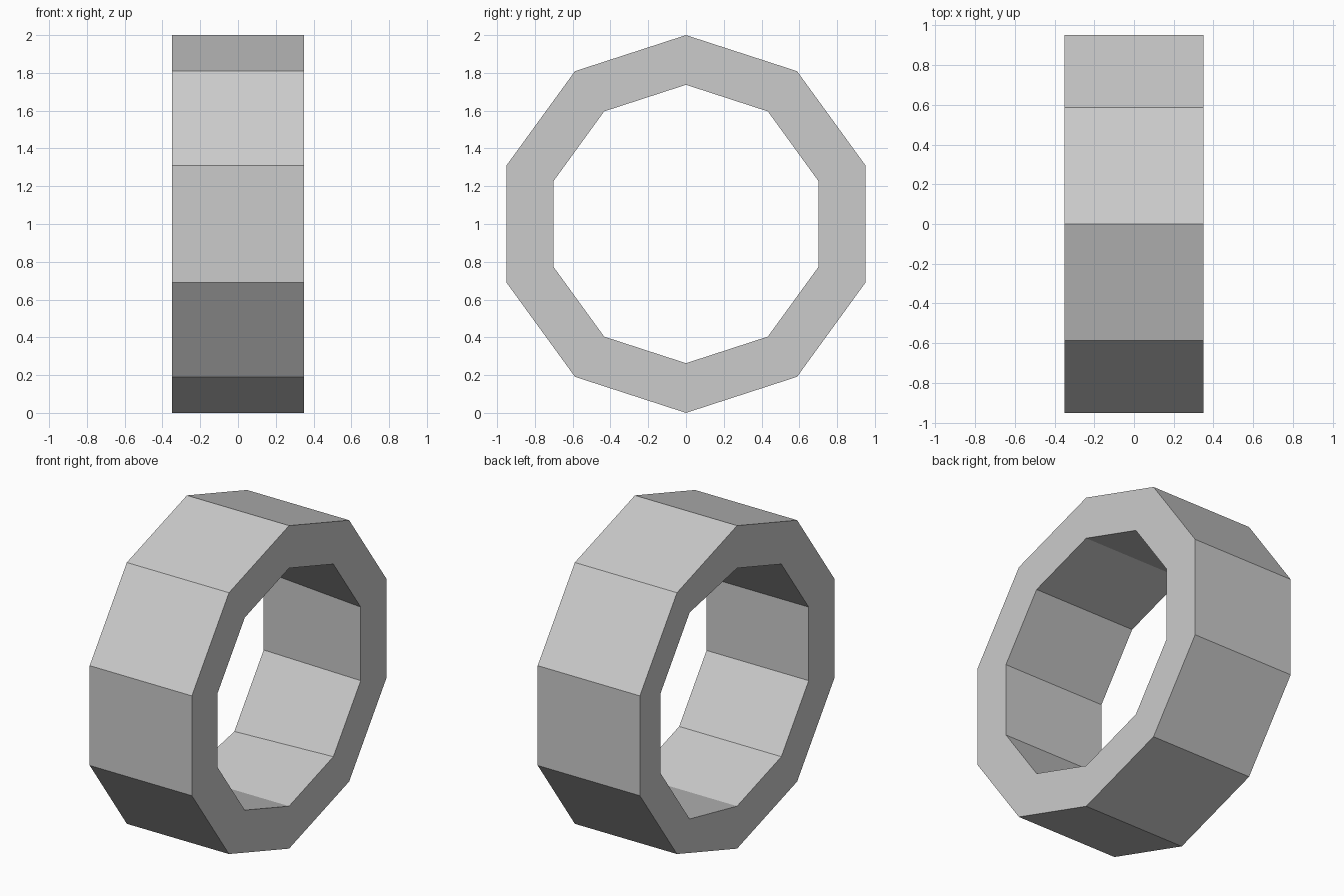
import bpy, bmesh
from math import sin, cos, pi

if "Cube" in bpy.data.objects:
    bpy.data.objects.remove(bpy.data.objects["Cube"])

SIDES = 10
HALF_WIDTH = 0.35
OUTER, INNER, FLARED = 1.0, 0.737, 0.79


def loop(bm, x, radius):
    """Ten-sided loop around the x axis, first corner at the top."""
    verts = []
    for i in range(SIDES):
        a = 2 * pi * i / SIDES
        r = radius(sin(a))
        verts.append(bm.verts.new((x, r * sin(a), 1 + r * cos(a))))
    return verts


def bore_left(side):
    # the bore widens slightly on the back half of the left face
    return FLARED if side > 0.01 else INNER


bm = bmesh.new()
# cross-section corners in order: outer left, outer right, inner right, inner left
loops = [
    loop(bm, -HALF_WIDTH, lambda s: OUTER),
    loop(bm, HALF_WIDTH, lambda s: OUTER),
    loop(bm, HALF_WIDTH, lambda s: INNER),
    loop(bm, -HALF_WIDTH, bore_left),
]
for k in range(4):
    a, b = loops[k], loops[(k + 1) % 4]
    for i in range(SIDES):
        j = (i + 1) % SIDES
        bm.faces.new((a[i], b[i], b[j], a[j]))
bmesh.ops.recalc_face_normals(bm, faces=bm.faces)

# Flat-shaded ring
mesh = bpy.data.meshes.new("ring")
bm.to_mesh(mesh)
bm.free()
ring = bpy.data.objects.new("ring", mesh)
bpy.context.collection.objects.link(ring)
